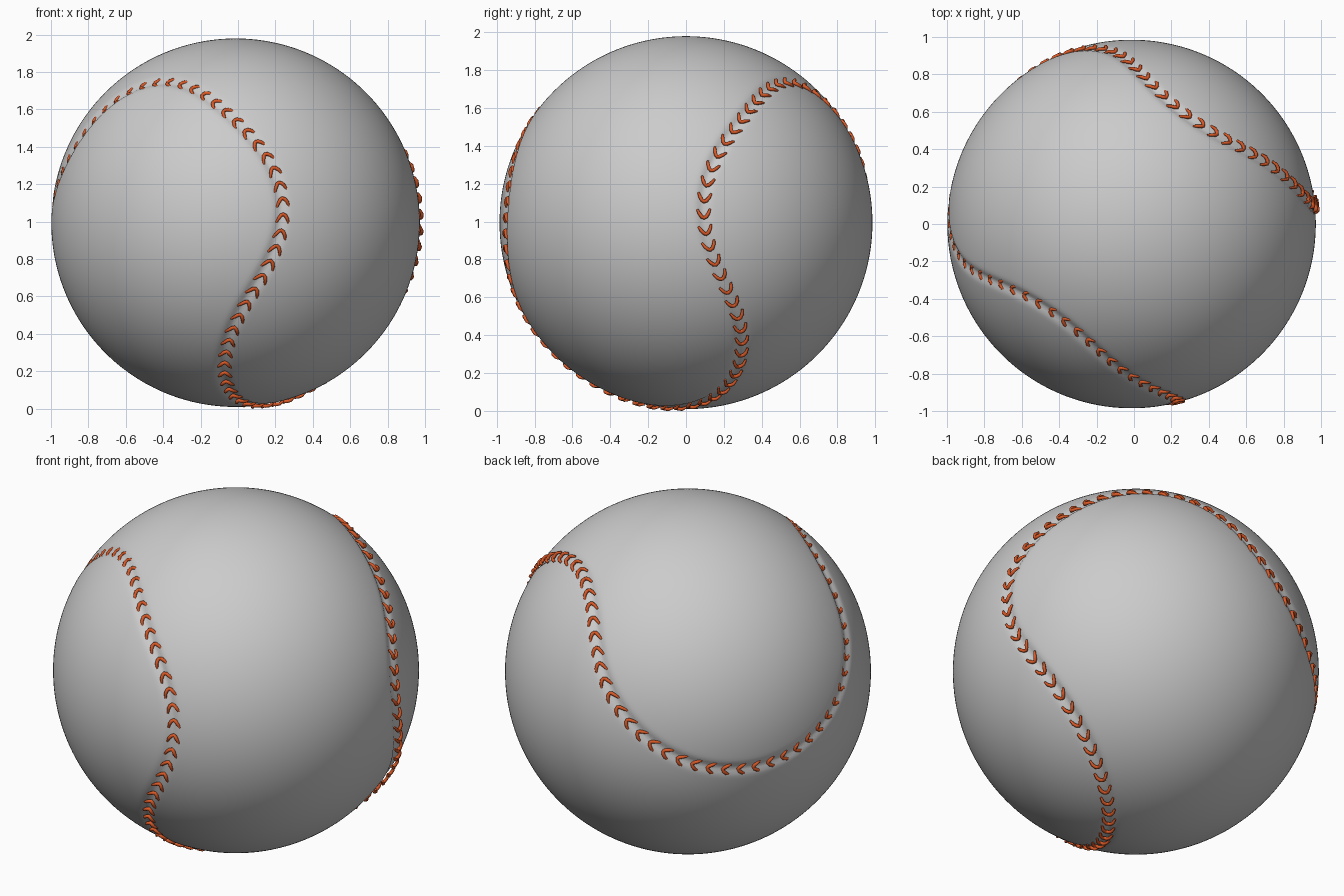
import bpy, bmesh
from math import sin, cos, pi, exp
from mathutils import Vector
from mathutils.kdtree import KDTree

if "Cube" in bpy.data.objects:
    bpy.data.objects.remove(bpy.data.objects["Cube"])

R = 0.985
CENTER = Vector((-0.013, 0.0, 0.994))
STITCHES = 104

# Axes of the seam: u = middle of one leather panel, v = across it, w = along it
U = Vector((0.49, -0.342, 0.803)).normalized()
V = Vector((0.582, 0.812, 0.007))
V = (V - U * V.dot(U)).normalized()
W = U.cross(V)
K = R / 2 ** 0.5


def seam_point(k, f):
    """Four half-loops (k) around the ball, f runs 0..1 along each."""
    a = pi * (f - 0.5)
    if k in (0, 2):                       # long sides of the panel, slightly pinched
        s = -1 if k == 0 else 1
        p = K - 0.02 * cos(a) ** 2 - 0.05 * sin(2 * a) ** 2
        q = V * s * p + (U * cos(a) + W * s * sin(a)) * (R * R - p * p) ** 0.5
    else:                                 # rounded ends of the panel
        s = -1 if k == 1 else 1
        q = W * s * K + (-U * cos(a) - V * s * sin(a)) * K
    return q.normalized()


# Seam path, resampled evenly
raw = [seam_point(k, i / 400) for k in range(4) for i in range(400)]
lengths = [0.0]
for a, b in zip(raw, raw[1:] + raw[:1]):
    lengths.append(lengths[-1] + (b - a).length)


def resample(n):
    out, j = [], 0
    for i in range(n):
        d = lengths[-1] * i / n
        while lengths[j + 1] < d:
            j += 1
        t = (d - lengths[j]) / max(lengths[j + 1] - lengths[j], 1e-9)
        out.append(raw[j].lerp(raw[(j + 1) % len(raw)], t).normalized())
    return out


# Ball with a soft groove along the seam
kd = KDTree(len(raw))
for i, p in enumerate(raw):
    kd.insert(p, i)
kd.balance()
bm = bmesh.new()
bmesh.ops.create_icosphere(bm, subdivisions=7, radius=R)
for v in bm.verts:
    n = v.co.normalized()
    d = kd.find(n)[2]
    v.co = n * (R - 0.014 * exp(-(d / 0.026) ** 2))
for f in bm.faces:
    f.smooth = True
mesh = bpy.data.meshes.new("ball")
bm.to_mesh(mesh)
bm.free()
ball = bpy.data.objects.new("ball", mesh)
ball.location = CENTER
bpy.context.collection.objects.link(ball)

# Stitches: small arched chevrons laid across the seam
red = bpy.data.materials.new("red_thread")
red.diffuse_color = (0.70, 0.10, 0.02, 1)
red.use_nodes = True
red.node_tree.nodes["Principled BSDF"].inputs["Base Color"].default_value = red.diffuse_color
curve = bpy.data.curves.new("stitches", 'CURVE')
curve.dimensions = '3D'
curve.bevel_depth = 0.010
curve.bevel_resolution = 2
curve.use_fill_caps = True
curve.materials.append(red)
# (across, along, height, thickness)
half = [(0.0, -0.020, -0.002, 1.0), (0.012, -0.014, 0.002, 1.0),
        (0.024, 0.003, 0.003, 0.9), (0.034, 0.026, -0.007, 0.6)]
profile = [(-x, y, h, r) for x, y, h, r in reversed(half[1:])] + half
path = resample(STITCHES)
for i, n in enumerate(path):
    along = (path[(i + 1) % STITCHES] - path[i - 1]).normalized()
    across = n.cross(along)
    sp = curve.splines.new('POLY')
    sp.points.add(len(profile) - 1)
    for pt, (x, y, h, r) in zip(sp.points, profile):
        q = (n * R + across * x + along * y).normalized() * (R + h)
        pt.co = (*q, 1)
        pt.radius = r
    sp.use_smooth = True
stitches = bpy.data.objects.new("stitches", curve)
stitches.location = CENTER + Vector((0.012, 0.003, -0.006))
bpy.context.collection.objects.link(stitches)
